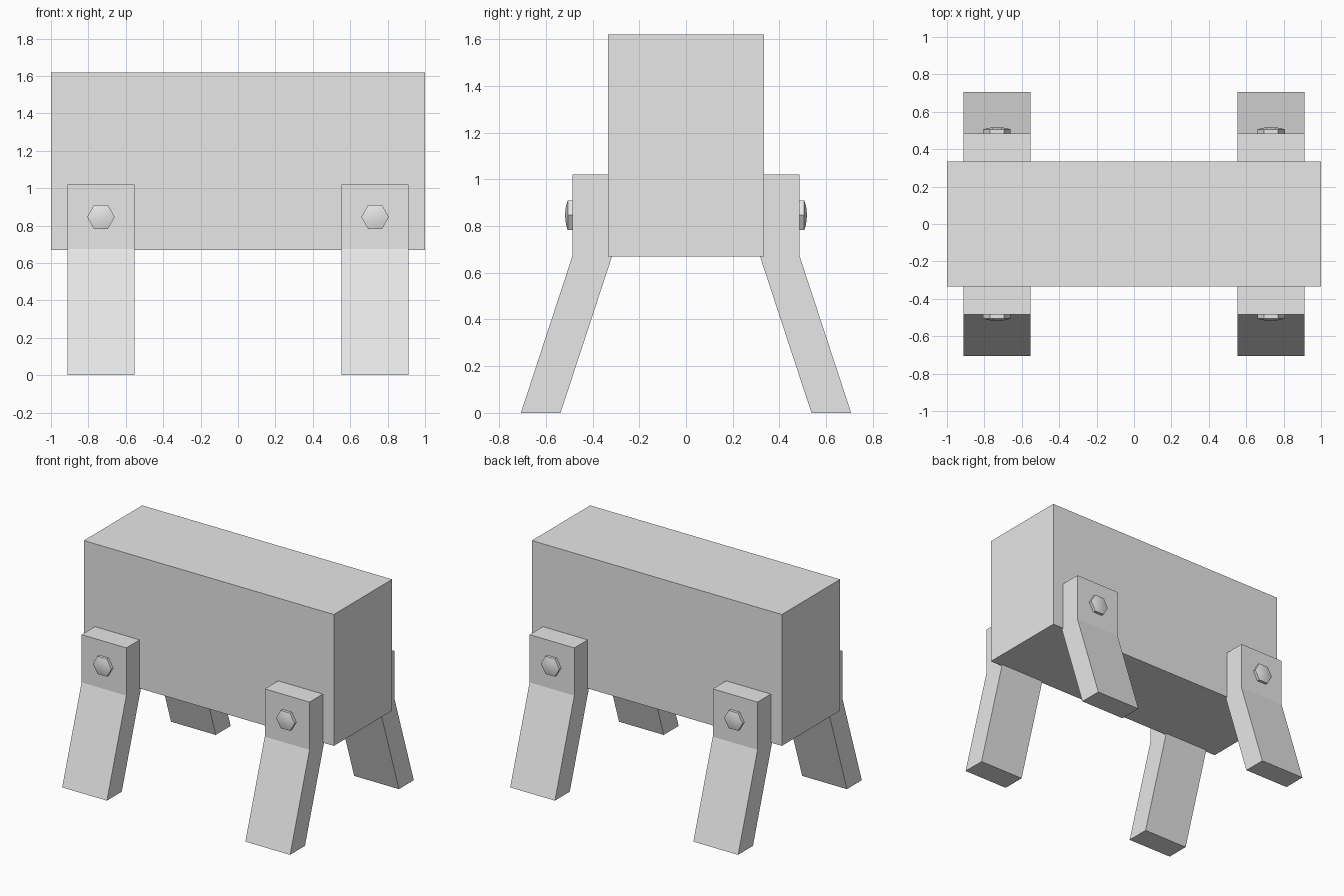
import bpy
import bmesh
from math import cos, sin, radians

cube = bpy.data.objects.get("Cube")
if cube:
    bpy.data.objects.remove(cube, do_unlink=True)

GREY = (0.8, 0.8, 0.8, 1.0)
grey = bpy.data.materials.new("plain grey")
grey.use_nodes = True
grey.diffuse_color = GREY
grey.node_tree.nodes["Principled BSDF"].inputs["Base Color"].default_value = GREY


def finish(bm, name):
    """Turn a bmesh into a named grey object with outward normals."""
    bmesh.ops.recalc_face_normals(bm, faces=bm.faces)
    mesh = bpy.data.meshes.new(name)
    bm.to_mesh(mesh)
    bm.free()
    mesh.materials.append(grey)
    obj = bpy.data.objects.new(name, mesh)
    bpy.context.collection.objects.link(obj)
    return obj


def add_body():
    bm = bmesh.new()
    bmesh.ops.create_cube(bm, size=1)
    bmesh.ops.scale(bm, vec=(2, 0.666, 0.95), verts=bm.verts)
    bmesh.ops.translate(bm, vec=(0, 0, 1.144), verts=bm.verts)
    finish(bm, "body")


# Bent leg outline as (distance outwards, height)
LEG = [(0.315, 1.02), (0.485, 1.02), (0.485, 0.675),
       (0.707, 0), (0.537, 0), (0.315, 0.675)]
LEG_X, LEG_HALF = 0.733, 0.179


def add_leg(name, sx, sy):
    bm = bmesh.new()
    left, right = ([bm.verts.new((sx * LEG_X + side * LEG_HALF, sy * y, z))
                    for y, z in LEG] for side in (-1, 1))
    # Side caps are split at the bend so each half stays convex
    for ring in (left, right):
        bm.faces.new((ring[0], ring[1], ring[2], ring[5]))
        bm.faces.new((ring[5], ring[2], ring[3], ring[4]))
    for i in range(len(LEG)):
        j = (i + 1) % len(LEG)
        bm.faces.new((left[i], left[j], right[j], right[i]))
    finish(bm, name)


# Hexagonal bolt head rings as (radius, distance outwards)
BOLT = [(0.074, 0.48), (0.074, 0.506), (0.045, 0.514)]
BOLT_Z, BOLT_TIP = 0.846, 0.518


def add_bolt(name, sx, sy):
    bm = bmesh.new()
    rings = [[bm.verts.new((sx * LEG_X + r * cos(radians(60 * k)), sy * y,
                            BOLT_Z + r * sin(radians(60 * k))))
              for k in range(6)] for r, y in BOLT]
    tip = bm.verts.new((sx * LEG_X, sy * BOLT_TIP, BOLT_Z))
    bm.faces.new(rings[0])
    for k in range(6):
        n = (k + 1) % 6
        for a, b in zip(rings, rings[1:]):
            bm.faces.new((a[k], a[n], b[n], b[k]))
        bm.faces.new((rings[-1][k], rings[-1][n], tip))
    obj = finish(bm, name)
    # Smooth the shallow dome and keep the hexagon edges sharp
    bpy.ops.object.select_all(action="DESELECT")
    obj.select_set(True)
    bpy.context.view_layer.objects.active = obj
    bpy.ops.object.shade_smooth_by_angle(angle=radians(30))


add_body()
for sx, side in ((-1, "right"), (1, "left")):
    for sy, end in ((-1, "front"), (1, "back")):
        add_leg(f"{end}_{side}_leg", sx, sy)
        add_bolt(f"{end}_{side}_bolt", sx, sy)
